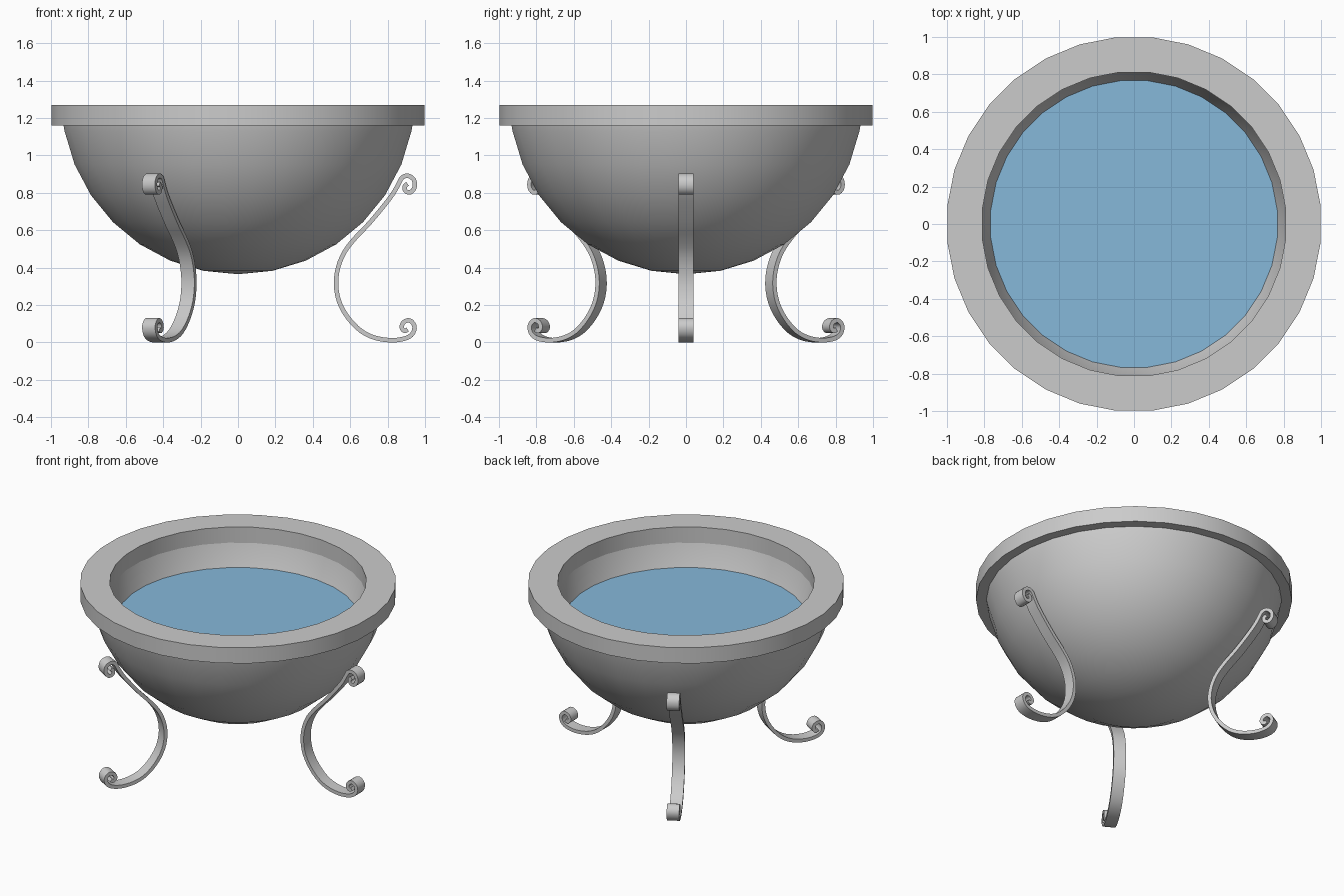
import bpy, bmesh, math
from mathutils import Vector

if "Cube" in bpy.data.objects:
    bpy.data.objects.remove(bpy.data.objects["Cube"])

SIDES = 32
HALF = math.pi / SIDES
CZ, R_OUT, R_IN = 1.315, 0.95, 0.83   # bowl sphere centre height and radii
RIM_Z0, RIM_Z1 = 1.16, 1.27


def finish(name, bm, angle=35):
    bmesh.ops.remove_doubles(bm, verts=bm.verts, dist=1e-5)
    bmesh.ops.recalc_face_normals(bm, faces=bm.faces)
    mesh = bpy.data.meshes.new(name)
    bm.to_mesh(mesh)
    bm.free()
    obj = bpy.data.objects.new(name, mesh)
    bpy.context.collection.objects.link(obj)
    bpy.ops.object.select_all(action='DESELECT')
    obj.select_set(True)
    bpy.context.view_layer.objects.active = obj
    bpy.ops.object.shade_smooth_by_angle(angle=math.radians(angle))
    return obj


def lathe(name, profile, closed=False):
    """Turn an (r, z) profile around the z axis."""
    bm = bmesh.new()
    verts = [bm.verts.new((r * math.cos(HALF), r * math.sin(HALF), z)) for r, z in profile]
    n = len(verts)
    edges = [bm.edges.new((verts[i], verts[(i + 1) % n])) for i in range(n if closed else n - 1)]
    bmesh.ops.spin(bm, geom=verts + edges, cent=(0, 0, 0), axis=(0, 0, 1),
                   angle=2 * math.pi, steps=SIDES, use_duplicate=False)
    return finish(name, bm)


def arc(radius, z_top):
    """Sphere section from the bottom pole up to z_top."""
    end = math.acos((CZ - z_top) / radius)
    step = math.pi / 16
    angles = [i * step for i in range(8) if i * step < end - 0.02] + [end]
    return [(radius * math.sin(a), CZ - radius * math.cos(a)) for a in angles]


# Bowl shell: outer surface, then back down the inner surface
lathe("bowl", arc(R_OUT, RIM_Z0) + arc(R_IN, RIM_Z0)[::-1])

# Rim ring
lathe("rim", [(0.815, RIM_Z0), (1.003, RIM_Z0), (1.003, RIM_Z1), (0.815, RIM_Z1)], closed=True)

# Water surface
bm = bmesh.new()
bm.faces.new([bm.verts.new((0.77 * math.cos(HALF * (2 * i + 1)),
                            0.77 * math.sin(HALF * (2 * i + 1)), 1.007)) for i in range(SIDES)])
water = finish("water", bm)
mat = bpy.data.materials.new("water_blue")
mat.diffuse_color = (0.24, 0.48, 0.70, 1)
mat.use_nodes = True
mat.node_tree.nodes["Principled BSDF"].inputs["Base Color"].default_value = mat.diffuse_color
water.data.materials.append(mat)

# Scrolled leg centreline in (radius, z), from lower curl to upper curl
PATH = [(.907, .070), (.890, .062), (.875, .080), (.885, .108), (.917, .118), (.943, .090),
        (.935, .050), (.900, .024), (.830, .012), (.740, .023), (.660, .060), (.590, .130),
        (.542, .215), (.524, .310), (.535, .400), (.570, .485), (.628, .560), (.695, .630),
        (.763, .710), (.825, .790), (.857, .845), (.878, .882), (.910, .891), (.940, .870),
        (.944, .830), (.922, .803), (.896, .810), (.891, .835), (.907, .848)]


def smooth_path(pts, sub=3):
    p = [Vector(q) for q in pts]
    p = [2 * p[0] - p[1]] + p + [2 * p[-1] - p[-2]]
    out = []
    for i in range(1, len(p) - 2):
        a, b, c, d = p[i - 1:i + 3]
        for k in range(sub):
            t = k / sub
            out.append(0.5 * (2 * b + (c - a) * t + (2 * a - 5 * b + 4 * c - d) * t * t
                              + (3 * b - a - 3 * c + d) * t ** 3))
    return out + [p[-2]]


def leg(name, turn, half_width=0.04, half_thick=0.012):
    pts = smooth_path(PATH)
    bm = bmesh.new()
    rings = []
    for i, p in enumerate(pts):
        t = (pts[min(i + 1, len(pts) - 1)] - pts[max(i - 1, 0)]).normalized()
        n = Vector((-t.y, t.x)) * half_thick
        rings.append([bm.verts.new((q.x, y, q.y)) for q, y in
                      ((p + n, -half_width), (p + n, half_width),
                       (p - n, half_width), (p - n, -half_width))])
    for a, b in zip(rings, rings[1:]):
        for j in range(4):
            k = (j + 1) % 4
            bm.faces.new((a[j], a[k], b[k], b[j]))
    bm.faces.new(rings[0])
    bm.faces.new(rings[-1])
    obj = finish(name, bm, 40)
    obj.rotation_euler.z = turn


# Three legs evenly around the bowl
for i, name in enumerate(("right_leg", "back_left_leg", "front_left_leg")):
    leg(name, i * 2 * math.pi / 3)
